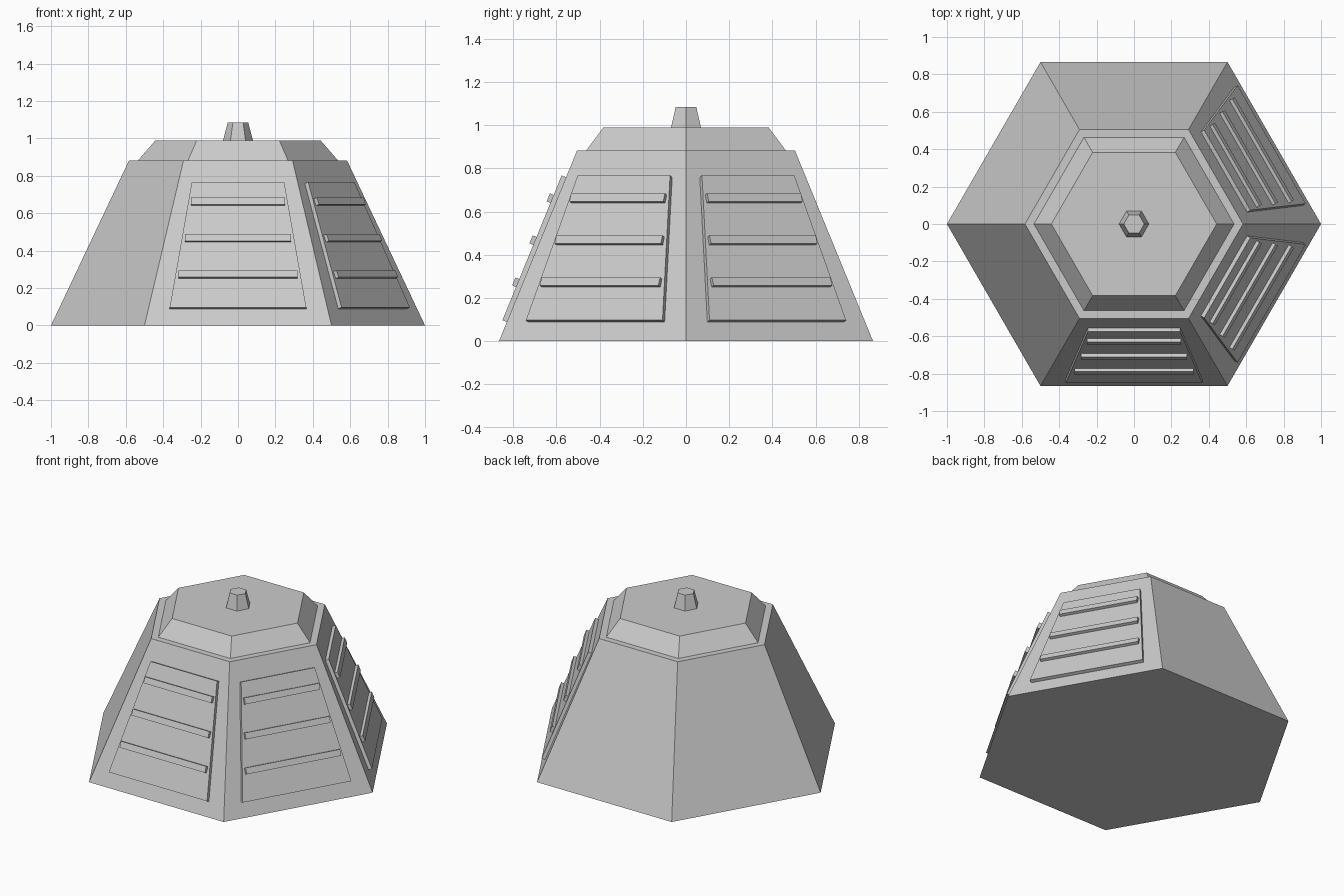
import bpy
import math
from mathutils import Matrix, Vector

cube = bpy.data.objects.get("Cube")
if cube:
    bpy.data.objects.remove(cube, do_unlink=True)

# Single flat colour
grey = bpy.data.materials.new("light grey")
grey.use_nodes = True
colour = (0.6, 0.6, 0.6, 1)
grey.diffuse_color = colour
grey.node_tree.nodes["Principled BSDF"].inputs["Base Color"].default_value = colour

BODY_TOP = 0.882
BASE_R, TOP_R = 1.0, 0.583
COS30 = math.cos(math.radians(30))


def hex_frustum(name, r1, r2, z1, z2):
    """Six-sided tapered block with corners on the x axis."""
    bpy.ops.mesh.primitive_cone_add(
        vertices=6, radius1=r1, radius2=r2, depth=z2 - z1,
        location=(0, 0, (z1 + z2) / 2), rotation=(0, 0, math.radians(30)))
    obj = bpy.context.object
    obj.name = name
    obj.data.materials.append(grey)
    return obj


def wall_frame(angle):
    """Frame on a sloping wall: x across, y up the slope, z outward."""
    up = Vector((0, (BASE_R - TOP_R) * COS30, BODY_TOP)).normalized()
    across = Vector((1, 0, 0))
    axes = Matrix((across, up, across.cross(up))).transposed().to_4x4()
    origin = Matrix.Translation((0, -BASE_R * COS30, 0))
    return Matrix.Rotation(math.radians(angle), 4, "Z") @ origin @ axes


def wall_plate(name, frame, half_low, half_high, low, high, n0, n1):
    """Trapezoid plate lying on a wall."""
    verts = [(x, y, n) for n in (n0, n1)
             for x, y in ((-half_low, low), (half_low, low),
                          (half_high, high), (-half_high, high))]
    faces = [(3, 2, 1, 0), (4, 5, 6, 7)]
    faces += [(i, (i + 1) % 4, (i + 1) % 4 + 4, i + 4) for i in range(4)]
    mesh = bpy.data.meshes.new(name)
    mesh.from_pydata(verts, [], faces)
    mesh.materials.append(grey)
    obj = bpy.data.objects.new(name, mesh)
    bpy.context.collection.objects.link(obj)
    obj.matrix_world = frame


# Body, cap and knob
hex_frustum("body", BASE_R, TOP_R, 0, BODY_TOP)
hex_frustum("cap", 0.535, 0.442, BODY_TOP, 0.989)
hex_frustum("knob", 0.08, 0.055, 0.989, 1.084)

# Slatted panels on three adjoining walls
for side, angle in (("front", 0), ("front_left", 60), ("back_left", 120)):
    frame = wall_frame(angle)
    wall_plate(side + "_panel", frame, 0.365, 0.247, 0.096, 0.82, 0, 0.022)
    for i in range(3):
        half = 0.317 - 0.033 * i
        low = 0.262 + 0.2105 * i
        wall_plate(f"{side}_slat_{i + 1}", frame, half, half,
                   low, low + 0.04, 0.01, 0.041)
